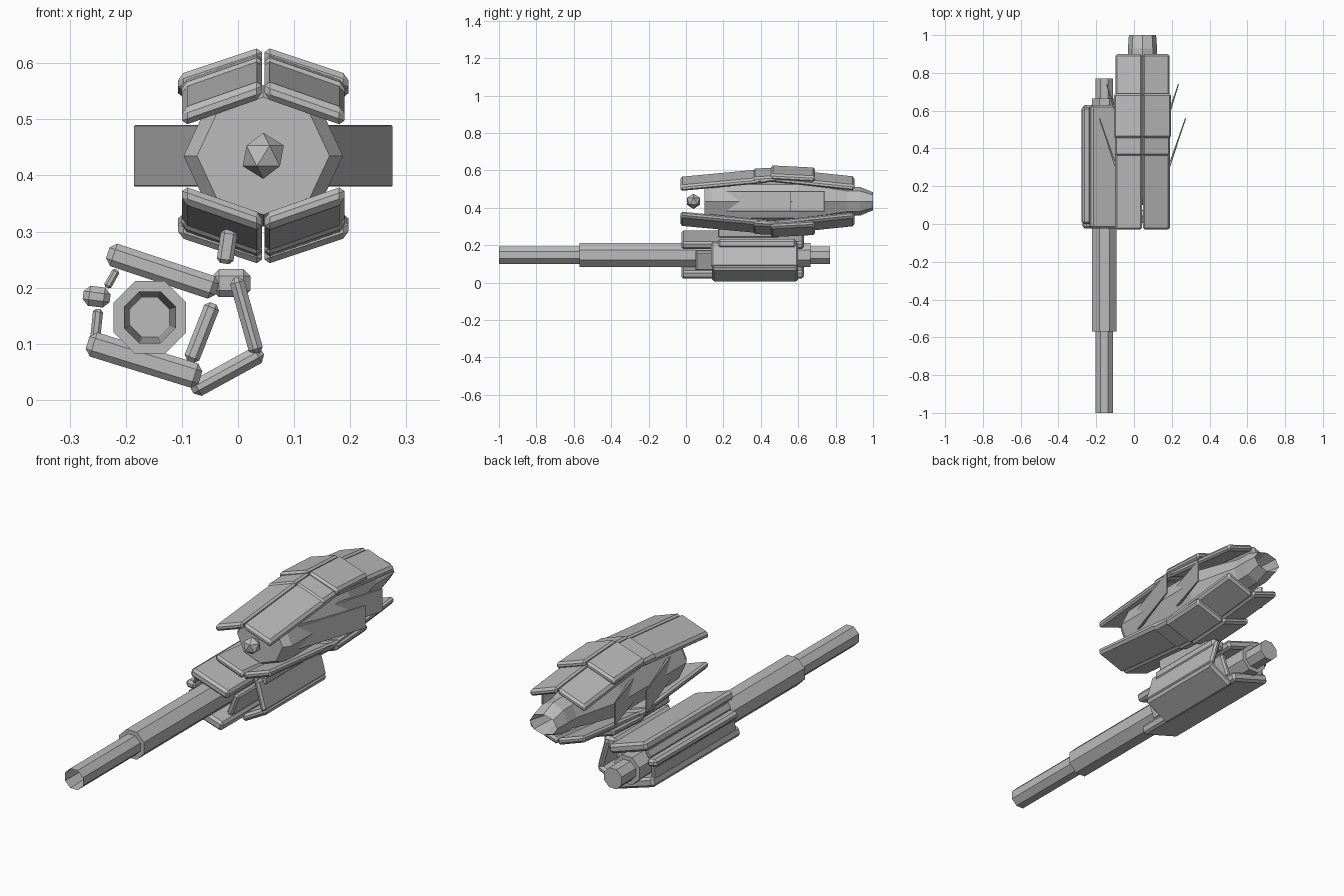
import bpy, bmesh, math
from mathutils import Vector

if "Cube" in bpy.data.objects:
    bpy.data.objects.remove(bpy.data.objects["Cube"])

grey = bpy.data.materials.new("metal grey")
grey.diffuse_color = (0.5, 0.5, 0.5, 1)
grey.use_nodes = True
grey.node_tree.nodes["Principled BSDF"].inputs["Base Color"].default_value = grey.diffuse_color

POD_X, POD_Z = 0.045, 0.435      # pod axis
GUN_X, GUN_Z = -0.157, 0.147     # barrel axis


def finish(name, bm):
    bmesh.ops.recalc_face_normals(bm, faces=bm.faces)
    mesh = bpy.data.meshes.new(name)
    bm.to_mesh(mesh)
    bm.free()
    mesh.materials.append(grey)
    ob = bpy.data.objects.new(name, mesh)
    bpy.context.collection.objects.link(ob)
    return ob


def loft(name, cx, cz, stations, n=8, rot=0.0):
    """Closed tube along y through (rx, rz, y) rings."""
    bm = bmesh.new()
    rings = []
    for rx, rz, y in stations:
        rings.append([bm.verts.new((cx + rx * math.cos(rot + i * math.tau / n), y,
                                    cz + rz * math.sin(rot + i * math.tau / n)))
                      for i in range(n)])
    for a, b in zip(rings, rings[1:]):
        for i in range(n):
            j = (i + 1) % n
            bm.faces.new((a[i], a[j], b[j], b[i]))
    bm.faces.new(rings[0])
    bm.faces.new(rings[-1])
    return finish(name, bm)


def block(name, place, bevel):
    """Chamfered unit cube, each corner placed by place(u, v, w), u,v,w = +-1."""
    bm = bmesh.new()
    bmesh.ops.create_cube(bm, size=2)
    for v in bm.verts:
        v.co = Vector(place(*v.co))
    bmesh.ops.recalc_face_normals(bm, faces=bm.faces)
    if bevel:
        bmesh.ops.bevel(bm, geom=bm.edges[:], offset=bevel, segments=1,
                        affect='EDGES', profile=0.5)
    return finish(name, bm)


def bar(name, p0, p1, thick, y0, y1, bevel=0.011):
    """Long plate: front profile runs from p0 to p1 (x, z), extruded in y."""
    a, b = Vector(p0), Vector(p1)
    d = (b - a).normalized()
    nrm = Vector((-d.y, d.x)) * thick / 2

    def place(u, v, w):
        q = (b if u > 0 else a) + nrm * w
        return q.x, (y1 if v > 0 else y0), q.y
    return block(name, place, bevel)


# Gun barrel: thick sleeve and hollow inner tube
loft("barrel_sleeve", GUN_X, GUN_Z, [(.07, .07, -.57), (.07, .07, .665)], rot=math.pi / 8)
loft("barrel_tube", GUN_X, GUN_Z,
     [(.038, .038, -.6), (.05, .05, -1), (.05, .05, .77)], rot=math.pi / 8)

# Armour plates around the barrel
bar("gun_top_plate", (-.232, .262), (-.037, .197), .042, -.025, .63)
bar("gun_bottom_plate", (-.268, .102), (-.067, .04), .045, -.025, .63)
bar("gun_side_rail", (-.276, .187), (-.228, .181), .036, 0, .62)
bar("gun_upper_rail", (-.234, .2), (-.216, .232), .014, 0, .61, .004)
bar("gun_lower_rail", (-.255, .105), (-.249, .162), .018, 0, .61, .005)
bar("gun_inner_strut", (-.085, .068), (-.044, .172), .028, .05, .58, .008)
bar("housing_cap", (-.046, .208), (.022, .208), .05, .17, .59, .012)
bar("housing_side", (-.004, .218), (.034, .082), .026, .135, .6, .009)
bar("housing_bottom", (.044, .085), (-.082, .016), .032, .14, .6, .011)
bar("mount_strut", (-.024, .243), (-.015, .303), .03, .17, .5, .007)

# Pod body, tapering to an open hollow tail
loft("pod_body", POD_X, POD_Z,
     [(.118, .105, .10), (.142, .126, .135), (.142, .126, .6), (.1, .1, .76),
      (.077, .078, .86), (.077, .077, .93), (.072, .048, 1.0), (.03, .025, .85)])

# Faceted sensor ball at the nose
bm = bmesh.new()
bmesh.ops.create_icosphere(bm, subdivisions=1, radius=.041)
for v in bm.verts:
    v.co += Vector((POD_X, .04, POD_Z))
finish("nose_ball", bm)

# Pod armour: overlapping sloped plates, mirrored left/right and top/bottom
# name, y start, y end, centre height start, end, half width
LAYERS = [("front", -.03, .44, .553, .597, .145),
          ("collar", .36, .5, .597, .603, .146),
          ("middle", .455, .69, .614, .602, .152),
          ("rear", .47, .9, .600, .555, .144)]
for label, y0, y1, z0, z1, half in LAYERS:
    for sx in (-1, 1):
        for sz in (-1, 1):
            def place(u, v, w):
                y, z = (y1, z1) if v > 0 else (y0, z0)
                x = half if u > 0 else .002
                z += w * .016 - (.05 if u > 0 else 0) - POD_Z
                return POD_X + sx * x, y, POD_Z + sz * z
            block(f"pod_{label}_plate_{'left' if sx < 0 else 'right'}_"
                  f"{'lower' if sz < 0 else 'upper'}", place, .01)

# Swept side fins
FINS = [("long", .085, .14, .228, .56), ("short", .1, .46, .19, .74)]
for label, xa, ya, xb, yb in FINS:
    for sx in (-1, 1):
        def place(u, v, w):
            x, y = (xb, yb) if v > 0 else (xa, ya)
            return POD_X + sx * (x + u * (.003 if v > 0 else .008)), y, POD_Z + w * .055
        block(f"pod_{label}_fin_{'left' if sx < 0 else 'right'}", place, .002)
